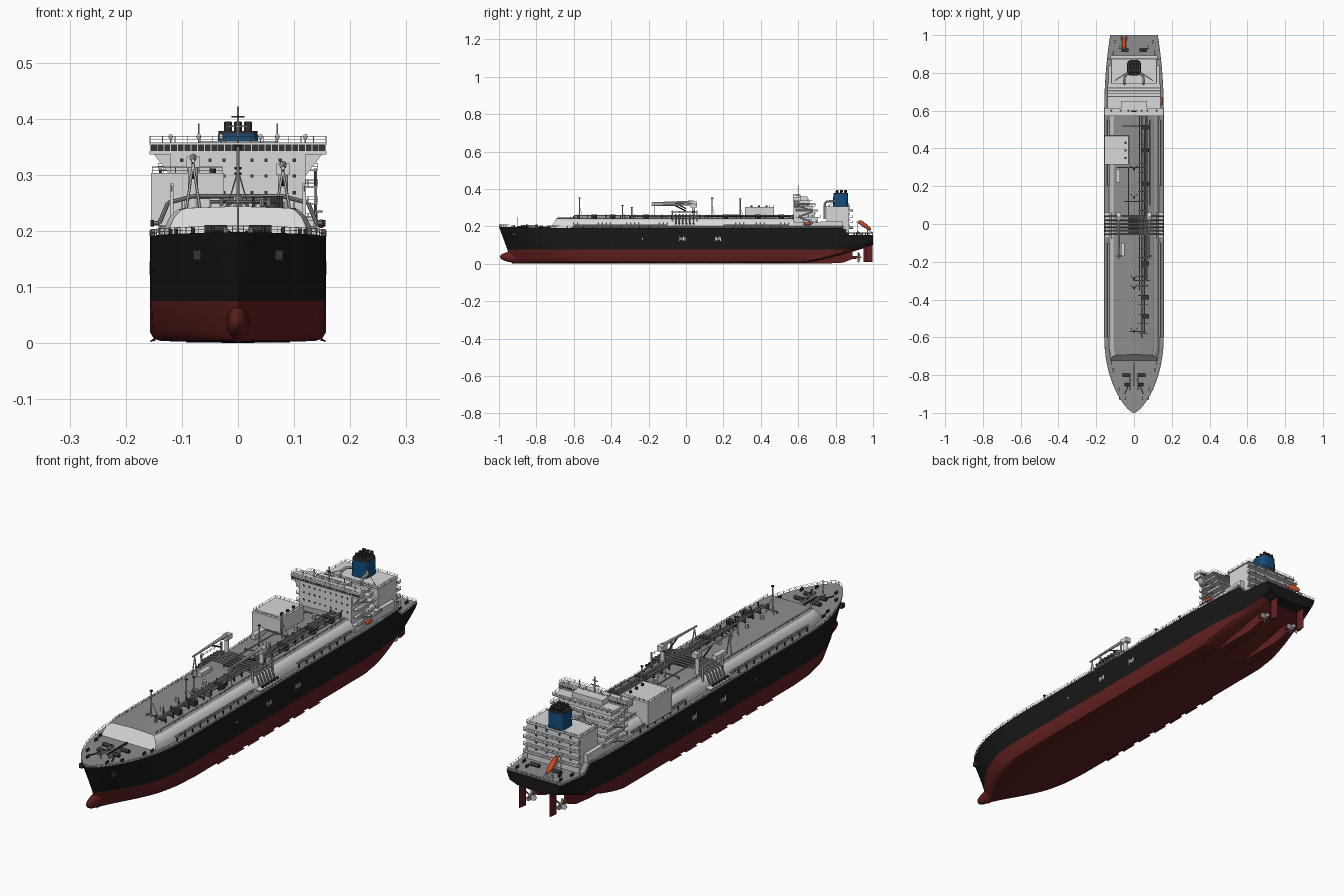
import bpy, bmesh, math
from mathutils import Vector, Matrix

if "Cube" in bpy.data.objects:
    bpy.data.objects.remove(bpy.data.objects["Cube"])

def material(name, *rgb):
    m = bpy.data.materials.new(name)
    m.use_nodes = True
    m.diffuse_color = (*rgb, 1)
    m.node_tree.nodes["Principled BSDF"].inputs["Base Color"].default_value = (*rgb, 1)
    return m

BLACK = material("hull black", .009, .009, .009)
RED = material("antifouling red", .12, .014, .014)
DECK = material("deck grey", .27, .27, .28)
WHITE = material("light grey paint", .68, .69, .7)
STEEL = material("steel grey", .3, .3, .31)
DARK = material("dark grey", .035, .035, .04)
BLUE = material("funnel blue", .006, .075, .21)
ORANGE = material("lifeboat orange", .6, .07, .015)

class Part:
    """Collects primitives into one named object."""
    def __init__(self, name, *mats):
        self.name, self.mats, self.bm = name, mats, bmesh.new()

    def paint(self, verts, m):
        for f in {f for v in verts for f in v.link_faces}:
            f.material_index = m

    def box(self, x0, x1, y0, y1, z0, z1, m=0):
        mat = Matrix.Translation(((x0 + x1) / 2, (y0 + y1) / 2, (z0 + z1) / 2))
        mat = mat @ Matrix.Diagonal((abs(x1 - x0), abs(y1 - y0), abs(z1 - z0), 1))
        self.paint(bmesh.ops.create_cube(self.bm, size=1, matrix=mat)["verts"], m)

    def rod(self, p, q, r, m=0, n=6, r2=None):
        p, q = Vector(p), Vector(q)
        mat = Matrix.Translation((p + q) / 2) @ (q - p).to_track_quat("Z", "Y").to_matrix().to_4x4()
        self.paint(bmesh.ops.create_cone(self.bm, cap_ends=True, segments=n, radius1=r,
                   radius2=r if r2 is None else r2, depth=(q - p).length, matrix=mat)["verts"], m)

    def pipe(self, pts, r, m=0, n=6):
        for p, q in zip(pts, pts[1:]):
            self.rod(p, q, r, m, n)

    def ball(self, c, size, m=0, tilt=0):
        mat = Matrix.Translation(c) @ Matrix.Rotation(tilt, 4, "X") @ Matrix.Diagonal((*size, 1))
        self.paint(bmesh.ops.create_uvsphere(self.bm, u_segments=20, v_segments=12, radius=1,
                                             matrix=mat)["verts"], m)

    def loft(self, rings, m=0):
        rows = [[self.bm.verts.new(p) for p in ring] for ring in rings]
        n = len(rows[0])
        for a, b in zip(rows, rows[1:]):
            for i in range(n):
                self.bm.faces.new((a[i], a[(i + 1) % n], b[(i + 1) % n], b[i]))
        self.bm.faces.new(rows[0]), self.bm.faces.new(rows[-1])
        self.paint([v for r in rows for v in r], m)

    def rail(self, pts, h=.011, step=.022):
        pts = [Vector(p) for p in pts]
        for p, q in zip(pts, pts[1:]):
            for k in (.5, 1):
                self.rod(p + Vector((0, 0, h * k)), q + Vector((0, 0, h * k)), .0006, 0, 4)
            n = max(1, round((q - p).length / step))
            for i in range(n + 1):
                a = p.lerp(q, i / n)
                self.rod(a, a + Vector((0, 0, h)), .0007, 0, 4)

    def done(self, rule=None):
        bmesh.ops.recalc_face_normals(self.bm, faces=self.bm.faces)
        if rule:
            for f in self.bm.faces:
                f.material_index = rule(f.calc_center_median(), f.normal)
        me = bpy.data.meshes.new(self.name)
        self.bm.to_mesh(me)
        self.bm.free()
        ob = bpy.data.objects.new(self.name, me)
        bpy.context.collection.objects.link(ob)
        for m in self.mats:
            me.materials.append(m)
        bpy.ops.object.select_all(action="DESELECT")
        ob.select_set(True)
        bpy.context.view_layer.objects.active = ob
        bpy.ops.object.shade_smooth_by_angle(angle=math.radians(32))
        return ob

# Hull: each level has height, half breadth, bow length, fullness, stern taper, stem y
LEVELS = [(0, 0, .5, 1.3, .45, -.93), (0, .137, .5, 1.3, .45, -.93), (.006, .15, .5, 1.25, .42, -.935),
          (.02, .157, .48, 1.2, .4, -.94), (.075, .157, .42, 1, .3, -.955),
          (.13, .157, .4, .85, .25, -.975), (None, .157, .4, .7, .2, -1)]

def deck_z(y):
    return .19 + .008 * max(0, (-y - .6) / .4) - .035 * min(1, max(0, (y - .84) / .03))

def hull_point(t, i):
    z, w, length, full, taper, stem = LEVELS[i]
    s = min(1, (t + 1) / length)
    w *= max(0, 1 - (1 - s) ** 2) ** full
    w *= 1 - taper * max(0, (t - .6) / .4) ** 2
    rise = .1 * max(0, (t - .62) / .38) ** 1.3
    z = deck_z(t) if z is None else max(z, rise + .004 * i)
    return Vector((w, t + (stem + 1) * max(0, 1 - (t + 1) / .3), z))

def deck_edge(t, side=1):
    p = hull_point(t, len(LEVELS) - 1)
    return Vector((p.x * side, p.y, p.z))

stations = [-1 + .4 * (i / 18) ** 1.6 for i in range(19)] + [-.5, -.3, 0, .3, .5]
stations += [.6 + .03 * i for i in range(9)] + [.87, .9, .93, .96, 1]
hull = Part("hull", BLACK, RED, DECK)
rows = []
for t in stations:
    half = [hull_point(t, i) for i in range(len(LEVELS))]
    ring = half + [Vector((-p.x, p.y, p.z)) for p in half[:0:-1]]
    rows.append([hull.bm.verts.new(p) for p in ring])
for a, b in zip(rows, rows[1:]):
    for i in range(len(a)):
        j = (i + 1) % len(a)
        hull.bm.faces.new((a[i], a[j], b[j], b[i]))
hull.bm.faces.new(rows[-1])
bmesh.ops.remove_doubles(hull.bm, verts=hull.bm.verts, dist=.0002)
hull.done(lambda c, n: 2 if n.z > .6 and c.z > .13 else
          1 if c.z < .075 or (n.z < -.5 and .5 < c.y < .95) else 0)

bulb = Part("bulbous_bow", RED)
bulb.ball((0, -.895, .037), (.021, .1, .032))
bulb.done()

# Twin skegs, propellers, rudders and bilge keels
for side, word in ((-1, "right"), (1, "left")):
    x = side * .07
    skeg = Part(word + "_skeg", RED)
    skeg.loft([[(x - w, y, a), (x + w, y, a), (x + w * 1.3, y, b), (x - w * 1.3, y, b)]
               for y, w, a, b in ((.55, .022, .001, .02), (.75, .018, .001, .05), (.84, .012, .006, .08),
                                  (.89, .007, .025, .085))])
    skeg.rod((x, .8, .034), (x, .915, .034), .014, 0, 12, .007)
    skeg.done()
    prop = Part(word + "_propeller", STEEL)
    prop.rod((x, .91, .034), (x, .938, .034), .007, 0, 12, .003)
    for k in range(4):
        a = k * math.pi / 2 + .4
        d, e = Vector((math.cos(a), 0, math.sin(a))), Vector((-math.sin(a), .7, math.cos(a)))
        c = Vector((x, .922, .034))
        prop.loft([[c + d * r + e * w, c + d * r - e * w, c + d * r - e * w + Vector((0, .002, 0)),
                    c + d * r + e * w + Vector((0, .002, 0))] for r, w in ((.004, .004), (.018, .009), (.028, .004))])
    prop.done()
    rudder = Part(word + "_rudder", RED)
    rudder.loft([[(x, .95, z), (x + .006, .962, z), (x, .996, z), (x - .006, .962, z)] for z in (.008, .1)])
    rudder.done()
    keel = Part(word + "_bilge_keel", RED)
    for k in range(7):
        y = -.35 + .1 * k
        keel.rod((side * .148, y, .008), (side * .156, y + .0, .003), .0015, 0, 4)
        keel.box(side * .147, side * .155, y, y + .07, .004, .006)
    keel.done()
    marks = Part(word + "_side_marks", WHITE)
    for y in (-.02, .17):
        for k in range(5):
            marks.box(side * .156, side * .158, y - .016 + .007 * k, y - .012 + .007 * k,
                      .122 + .004 * (k % 2), .146 - .005 * (k % 3))
        marks.box(side * .156, side * .158, y - .016, y + .016, .132, .135)
    marks.box(side * .156, side * .158, -.235, -.23, .13, .138)
    marks.done()
    anchor = Part(word + "_anchor", DARK)
    anchor.box(side * .066, side * .08, -.93, -.91, .148, .166)
    anchor.done()
    rails = Part(word + "_deck_rail", WHITE)
    rails.rail([deck_edge(t, side) * 1 for t in stations])
    rails.done()
    walk = Part(word + "_side_walkway", STEEL, WHITE, DARK)
    for y0, y1 in ((-.6, -.1), (.2, .55)):
        walk.box(side * .128, side * .142, y0, y1, .205, .209)
        walk.rail([(side * .142, y0, .209), (side * .142, y1, .209)])
        for k in range(int((y1 - y0) / .05)):
            walk.box(side * .138, side * .142, y0 + .05 * k, y0 + .05 * k + .004, .188, .206, 2)
    walk.done()

# Raised trunk deck with sloped white sides
trunk = Part("trunk_deck", WHITE, DECK)
SECTION = [(.133, .188), (.13, .208), (.122, .225), (.108, .238), (.098, .241), (0, .244)]
def trunk_ring(y, slope, k):
    half = [(x * k, y + slope * (z - .188), z) for x, z in SECTION]
    return half + [(-x, yy, z) for x, yy, z in half[-2::-1]]
trunk.loft([trunk_ring(-.725, .6, .93), trunk_ring(-.66, 0, 1), trunk_ring(.58, 0, 1)])
trunk.done(lambda c, n: 1 if n.z > .9 else 0)

# Deck piping and racks
pipes = Part("deck_piping", STEEL, DARK, WHITE)
for x, y0, y1, r in ((.03, -.35, .57, .003), (.042, -.6, .57, .0045), (.055, -.58, .5, .0035),
                     (.066, -.3, .57, .005), (-.03, -.05, .3, .003), (.085, .1, .55, .003)):
    pipes.pipe([(x, y0, .244), (x, y0, .256), (x, y1, .256), (x, y1, .244)], r)
for k in range(24):
    y = -.58 + .05 * k
    pipes.box(.024, .074, y, y + .004, .248, .252, 1)
    for x in (.025, .07):
        pipes.box(x, x + .004, y, y + .004, .24, .262, 1)
for x0, x1, y in ((-.09, .06, .3), (-.05, .07, .12), (0, .08, -.3), (-.02, .06, -.57), (-.06, .05, .52)):
    pipes.pipe([(x0, y, .24), (x0, y, .252), (x1, y, .252), (x1, y, .24)], .003)
for y in (-.5, -.4, -.22, .2, .38, .5):
    pipes.box(.04, .08, y, y + .022, .242, .262, 1)
    pipes.rod((-.0, y, .24), (-.0, y, .262), .008, 2, 10)
for side in (-1, 1):
    pipes.rail([(side * .1, -.68, .241), (side * .1, .56, .241)], step=.03)
pipes.done()

# Midship cargo manifold
manifold = Part("cargo_manifold", STEEL, WHITE, DARK)
for k in range(6):
    y = -.055 + .019 * k
    half = [(.153, .214), (.14, .214), (.125, .25), (.08, .262), (0, .262)]
    for side in (-1, 1):
        manifold.pipe([(side * x, y, z) for x, z in half], .0038, 0, 8)
        manifold.rod((side * .15, y, .214), (side * .156, y, .214), .006, 2, 8)
for side in (-1, 1):
    manifold.box(side * .118, side * .156, -.075, .06, .2, .204, 1)
    manifold.rail([(side * .118, -.08, .27), (side * .118, .06, .27)])
    for y in (-.075, .055):
        manifold.box(side * .115, side * .121, y, y + .006, .2, .285, 1)
manifold.box(-.03, .06, -.05, .035, .25, .256, 2)
manifold.done()

for side, word, top in ((-1, "right", .325), (1, "left", .312)):
    x = side * .08
    crane = Part(word + "_hose_crane", WHITE, DARK)
    crane.rod((x, .04, .235), (x, .04, top), .009, 0, 12)
    crane.box(x - .012, x + .012, .025, .06, top - .012, top + .008)
    crane.rod((x, .04, top + .006), (x, -.185, top), .007, 0, 8, .0035)
    crane.rod((x, .0, top - .03), (x, -.06, top), .003, 1)
    crane.pipe([(x - .012, -.17, .24), (x, -.17, top - .005), (x + .012, -.17, .24)], .0025)
    crane.done()

masts = Part("vent_masts", WHITE, DARK)
for y, z in ((-.57, .35), (-.34, .31), (-.29, .3), (.14, .35), (.29, .345)):
    masts.rod((0, y, .24), (0, y, z), .003, 0, 8)
    masts.rod((0, y, z), (0, y, z + .004), .006, 1, 8)
    for d in (-.02, .02):
        masts.rod((d, y + abs(d), .24), (0, y, z - .04), .0012, 0, 4)
masts.done()

# Cargo machinery house and small deck stores
house = Part("machinery_house", WHITE, DARK)
house.box(-.155, -.025, .315, .47, .21, .303)
house.rail([(-.153, .318, .303), (-.028, .318, .303), (-.028, .467, .303), (-.153, .467, .303), (-.153, .318, .303)])
for y in (.35, .39, .43):
    house.rod((-.045, y, .303), (-.045, y, .311), .006, 1, 10)
house.box(-.095, -.075, .22, .29, .24, .262)
house.box(-.07, -.05, -.17, -.1, .24, .258)
house.done()

# Forecastle mooring gear
gear = Part("mooring_gear", STEEL, DARK, WHITE)
for side in (-1, 1):
    gear.rod((side * .02, -.85, .203), (side * .05, -.85, .203), .008, 1, 12)
    gear.rod((side * .02, -.8, .203), (side * .06, -.8, .203), .008, 1, 12)
    gear.box(side * .018, side * .026, -.88, -.79, .192, .206)
    gear.pipe([(side * .015, -.82, .198), (side * .05, -.9, .198)], .003, 1)
    for y, x in ((-.93, .045), (-.88, .08), (-.78, .11), (-.74, .12), (.9, .11), (.96, .1), (.93, .075)):
        for d in (0, .012):
            gear.rod((side * x, y + d, deck_z(y)), (side * x, y + d, deck_z(y) + .011), .0035, 1, 8)
    gear.rod((side * .03, .92, .165), (side * .07, .92, .165), .008, 1, 12)
gear.rod((0, -.9, .19), (0, -.9, .25), .002, 2)
gear.box(-.003, .003, -.86, -.73, .19, .2, 1)
gear.rail([(-.125, .998, .155), (.125, .998, .155)])
gear.done()

# Stepped accommodation block with deck slabs and rails
block = Part("accommodation", WHITE, DARK, DECK)
for z0, z1, y1, w in ((.185, .22, .725, .135), (.22, .25, .705, .12), (.25, .28, .69, .12),
                      (.28, .31, .675, .12), (.31, .338, .66, .12)):
    block.box(-w, w, .575, y1, z0, z1)
    block.box(-.142, .142, .585, y1 + .016, z1 - .003, z1, 0)
    block.rail([(-.142, .585, z1), (-.142, y1 + .016, z1), (.142, y1 + .016, z1), (.142, .585, z1)])
    for k in range(9):
        x = -.1 + .025 * k
        block.box(x - .003, x + .003, .5735, .576, z1 - .015, z1 - .009, 1)
        block.box(x - .003, x + .003, y1 - .001, y1 + .0015, z1 - .015, z1 - .009, 1)
for side in (-1, 1):
    block.loft([[(side * .118, y, .3), (side * .122, y, .3), (side * .15, y, .337), (side * .118, y, .337)]
                for y in (.58, .605)])
    block.pipe([(side * .138, .6, .19), (side * .138, .68, .22), (side * .138, .6, .25), (side * .138, .68, .28),
                (side * .138, .6, .31)], .003)
block.done()

bridge = Part("navigation_bridge", WHITE, DARK, STEEL)
bridge.box(-.158, .158, .573, .612, .336, .343)
bridge.box(-.156, .156, .575, .61, .343, .353, 1)
bridge.box(-.158, .158, .572, .613, .353, .358)
bridge.box(-.07, .07, .605, .65, .336, .36)
for k in range(27):
    x = -.156 + .012 * k
    bridge.box(x - .0008, x + .0008, .5735, .6115, .343, .353)
bridge.rail([(-.157, .574, .358), (.157, .574, .358), (.157, .611, .358), (-.157, .611, .358), (-.157, .574, .358)])
bridge.rod((0, .6, .355), (0, .6, .422), .0025)
bridge.box(-.02, .02, .597, .6, .385, .388, 2)
bridge.box(-.012, .012, .594, .597, .402, .405, 1)
for x, z in ((-.07, .392), (.07, .392), (-.12, .37), (.12, .37), (-.03, .375), (.04, .372)):
    bridge.rod((x, .6, .355), (x, .6, z), .0014)
    bridge.ball((x, .6, .368), (.004, .004, .005))
bridge.done()

# Engine casing with aft platforms
casing = Part("engine_casing", WHITE, DARK, STEEL)
casing.box(-.118, .118, .75, .872, .15, .303)
casing.box(-.135, .135, .72, .84, .185, .225)
casing.box(-.122, .122, .745, .877, .303, .306)
casing.rail([(-.12, .747, .306), (.12, .747, .306), (.12, .875, .306), (-.12, .875, .306), (-.12, .747, .306)])
for z in (.19, .22, .25, .28):
    casing.box(-.125, .125, .87, .893, z - .003, z)
    casing.rail([(-.125, .872, z), (-.125, .892, z), (.125, .892, z), (.125, .872, z)])
    for x in (-.08, -.03, .03, .08):
        casing.box(x - .004, x + .004, .871, .8735, z + .008, z + .02, 1)
for x in (-.05, .05):
    casing.pipe([(x, .74, .24), (x, .74, .318), (x, .75, .332), (x, .78, .335), (x * .5, .81, .332)], .006, 0, 8)
    casing.pipe([(x * 2, .76, .308), (x * .5, .81, .34)], .0012, 2)
casing.done()

# Funnel: rounded blue shaft, black rim and exhaust pipes
funnel = Part("funnel", BLUE, DARK)
def oval(z, k):
    pts = []
    for i in range(32):
        c, s = math.cos(i * math.pi / 16), math.sin(i * math.pi / 16)
        pts.append((.037 * k * math.copysign(abs(c) ** .5, c), .827 + .041 * k * math.copysign(abs(s) ** .5, s), z))
    return pts
funnel.loft([oval(.303, 1), oval(.372, .96)])
funnel.loft([oval(.372, .94), oval(.378, .93)], 1)
for x in (-.018, 0, .018):
    for y in (.805, .828, .85):
        funnel.rod((x, y, .37), (x, y + .004, .394), .0075, 1, 10)
funnel.done()

# Stern free-fall lifeboat on its ramp, and rescue boat
boat = Part("lifeboats", ORANGE, WHITE)
boat.ball((-.053, .955, .205), (.012, .042, .012), 0, -.6)
boat.ball((-.053, .94, .222), (.008, .012, .008), 0, -.6)
boat.ball((.148, .65, .213), (.007, .022, .008))
for x in (-.066, -.04):
    boat.rod((x, .91, .225), (x, .995, .167), .002, 1)
    boat.rod((x, .915, .155), (x, .915, .222), .002, 1)
    boat.rod((x, .97, .155), (x, .97, .184), .002, 1)
boat.pipe([(.135, .63, .19), (.138, .63, .235), (.15, .63, .235), (.15, .67, .235), (.138, .67, .235)], .002, 1)
boat.done()
